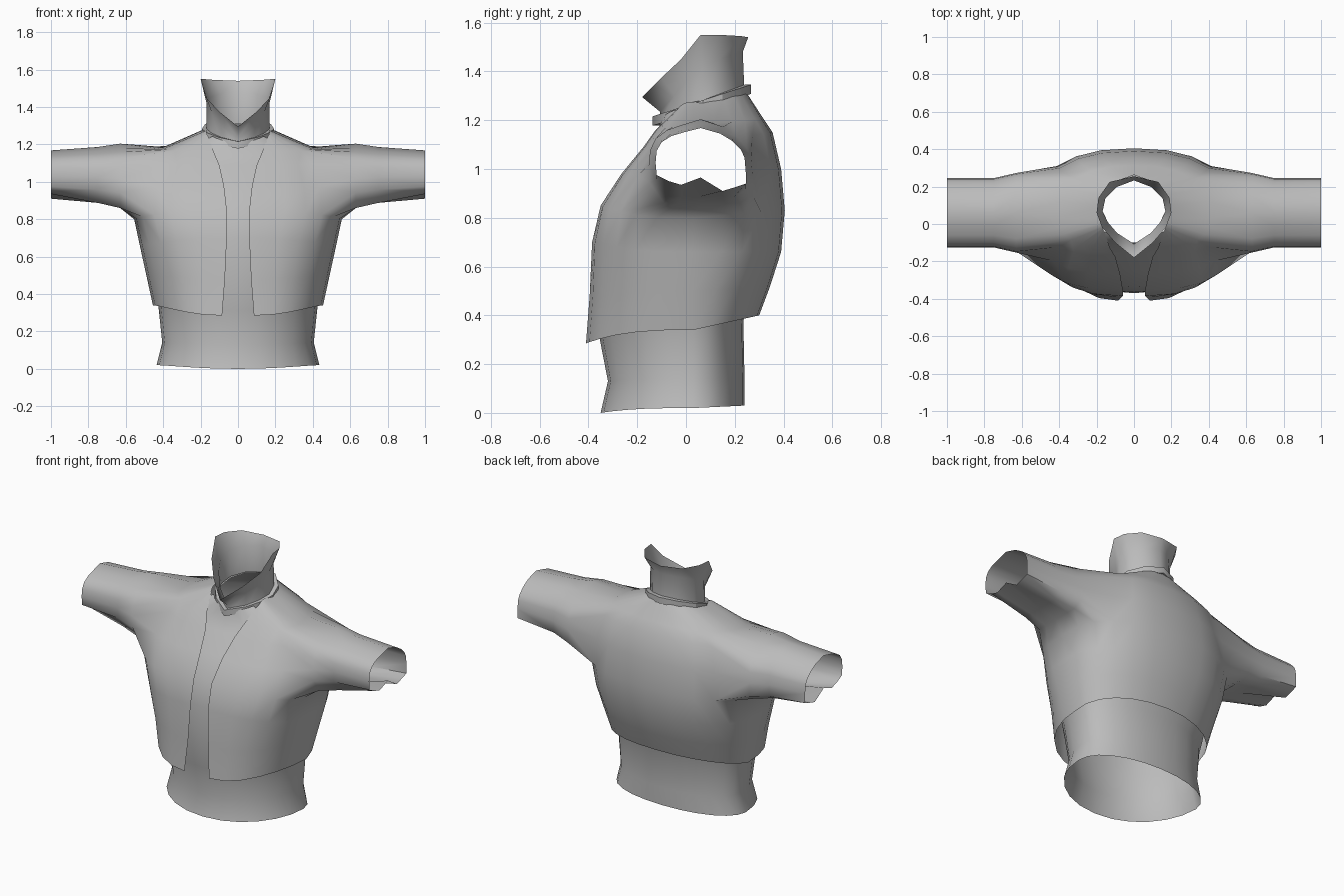
import bpy, bmesh, math

old = bpy.data.objects.get("Cube")
if old:
    bpy.data.objects.remove(old, do_unlink=True)

grey = bpy.data.materials.new("cloth_grey")
grey.use_nodes = True
grey.diffuse_color = (0.5, 0.5, 0.5, 1)
grey.node_tree.nodes["Principled BSDF"].inputs["Base Color"].default_value = (0.5, 0.5, 0.5, 1)

COLS = 12
ARM_FRONT, ARM_BACK = 3, 9


def finish(bm, name, sharp=45):
    """Turn a half mesh into a mirrored, smooth shaded object."""
    loose = [v for v in bm.verts if not v.link_faces]
    bmesh.ops.delete(bm, geom=loose, context='VERTS')
    bmesh.ops.recalc_face_normals(bm, faces=bm.faces)
    mesh = bpy.data.meshes.new(name)
    bm.to_mesh(mesh)
    bm.free()
    mesh.materials.append(grey)
    mesh.shade_smooth()
    mesh.set_sharp_from_angle(angle=math.radians(sharp))
    obj = bpy.data.objects.new(name, mesh)
    bpy.context.scene.collection.objects.link(obj)
    mirror = obj.modifiers.new("mirror", 'MIRROR')
    mirror.use_clip = True
    mirror.merge_threshold = 0.002


def half_ring(zf, zs, zb, w, yf, yb, power, gap=0, yc=0.03):
    """Half a body outline, from the front centre round to the back centre.
    A power under 1 squares the corners; the back stays rounder."""
    pts = []
    for i in range(COLS + 1):
        a = math.pi * i / COLS
        c = math.cos(a)
        p = power if c > 0 else max(power, 0.85)
        s = math.sin(a) ** p if 0 < i < COLS else 0
        k = abs(c) ** p
        if c > 0:
            pts.append((w * s + gap * (1 - s), yc + (yf - yc) * k, zs + (zf - zs) * k ** 3))
        else:
            pts.append((w * s, yc + (yb - yc) * k, zs + (zb - zs) * k))
    return pts


def loft(bm, rings, keep=lambda r, c: True, closed=False):
    """Skin rows of points with quads, leaving out cells that keep rejects."""
    rows = [[p if isinstance(p, bmesh.types.BMVert) else bm.verts.new(p) for p in ring]
            for ring in rings]
    for r in range(len(rows) - 1):
        a, b = rows[r], rows[r + 1]
        n = len(a)
        for c in range(n if closed else n - 1):
            if keep(r, c):
                d = (c + 1) % n
                bm.faces.new((a[c], a[d], b[d], b[c]))
    return rows


# Jacket body, open down the front, with an armhole left in the side
# each level: z front, z side, z back, half width, y front, y back, power, front gap
body = [
    (.285, .34, .40, .455, -.41, .30, .95, .085),
    (.48, .50, .52, .490, -.395, .345, .9, .07),
    (.70, .66, .66, .525, -.385, .39, .8, .06),
    (.85, .80, .83, .555, -.35, .405, .7, .06),
    (.98, .97, 1.0, .54, -.265, .39, .75, .075),
    (1.09, 1.1, 1.15, .50, -.175, .355, .85, .10),
    (1.16, 1.175, 1.21, .41, -.125, .315, .85, .13),
    (1.245, 1.275, 1.31, .17, -.035, .25, .85, .16),
]
bm = bmesh.new()
rows = loft(bm, [half_ring(*lv) for lv in body],
            lambda r, c: not (3 <= r < 6 and ARM_FRONT <= c < ARM_BACK))

# Sleeve, carried on from the armhole edge to the cuff
hole = (rows[3][ARM_FRONT:ARM_BACK + 1] + [rows[4][ARM_BACK], rows[5][ARM_BACK]]
        + rows[6][ARM_BACK:ARM_FRONT - 1:-1] + [rows[5][ARM_FRONT], rows[4][ARM_FRONT]])
cuff = [(-.12, .975), (-.07, .95), (-.02, .935), (.06, .965), (.15, .91), (.20, .925),
        (.245, .94), (.245, 1.0), (.24, 1.05),
        (.225, 1.08), (.19, 1.115), (.14, 1.145), (.06, 1.168), (-.01, 1.15),
        (-.06, 1.135), (-.10, 1.11), (-.12, 1.075), (-.125, 1.03)]


def sleeve_ring(x, wide, tall, mid):
    ring = []
    for i, (y, z) in enumerate(cuff):
        if 1 <= i <= 5 and x < 1:
            z = .915
        ring.append((x, .06 + (y - .06) * wide, mid + (z - 1.04) * tall))
    return ring


loft(bm, [hole, sleeve_ring(.63, 1.15, 1.36, 1.03), sleeve_ring(.75, 1.0, 1.18, 1.035),
          sleeve_ring(1, 1, 1, 1.04)], closed=True)
finish(bm, "jacket", 60)

# Shirt: full waist tube, then only a front panel up to the neck
shirt = [
    (0, .02, .03, .435, -.35, .24, .95),
    (.13, .14, .14, .405, -.32, .24, .95),
    (.31, .33, .38, .425, -.355, .235, .95),
    (.48, .50, .52, .45, -.37, .30, .9),
    (.70, .66, .66, .48, -.365, .33, .85),
    (.85, .81, .83, .50, -.335, .36, .85),
    (.98, .97, 1.0, .48, -.25, .35, .85),
    (1.09, 1.1, 1.15, .42, -.16, .33, .85),
    (1.145, 1.155, 1.19, .36, -.118, .29, .85),
    (1.21, 1.25, 1.28, .155, -.10, .24, .85),
]
bm = bmesh.new()
loft(bm, [half_ring(*lv) for lv in shirt],
     lambda r, c: r < 3 or c < 2 or (r == 8 and c < 4))
finish(bm, "shirt")

# Standing collar, flared at the top with a point in front
base = [(0, -.11, 1.185), (.09, -.05, 1.205), (.14, .01, 1.23), (.168, .07, 1.255),
        (.153, .14, 1.28), (.09, .205, 1.30), (0, .24, 1.31)]
mid_z = [1.235, 1.30, 1.37, 1.42, 1.45, 1.47, 1.48]
top = [(0, -.18, 1.295), (.10, -.10, 1.375), (.17, -.02, 1.45), (.20, .06, 1.55),
       (.19, .14, 1.55), (.13, .225, 1.545), (0, .255, 1.54)]
bm = bmesh.new()
loft(bm, [base, [(x, y * .97, z) for (x, y, _), z in zip(base, mid_z)], top])
finish(bm, "collar")


# Neck band, a tilted strip round the collar foot
def band_ring(grow, lift):
    return [(x * grow, .07 + (y - .07) * grow, 1.178 + .37 * (y + .11) + lift)
            for x, y, _ in base]


bm = bmesh.new()
loft(bm, [band_ring(1.0, 0), band_ring(1.15, 0), band_ring(1.15, .038), band_ring(1.0, .038)])
finish(bm, "neck_band", 30)
